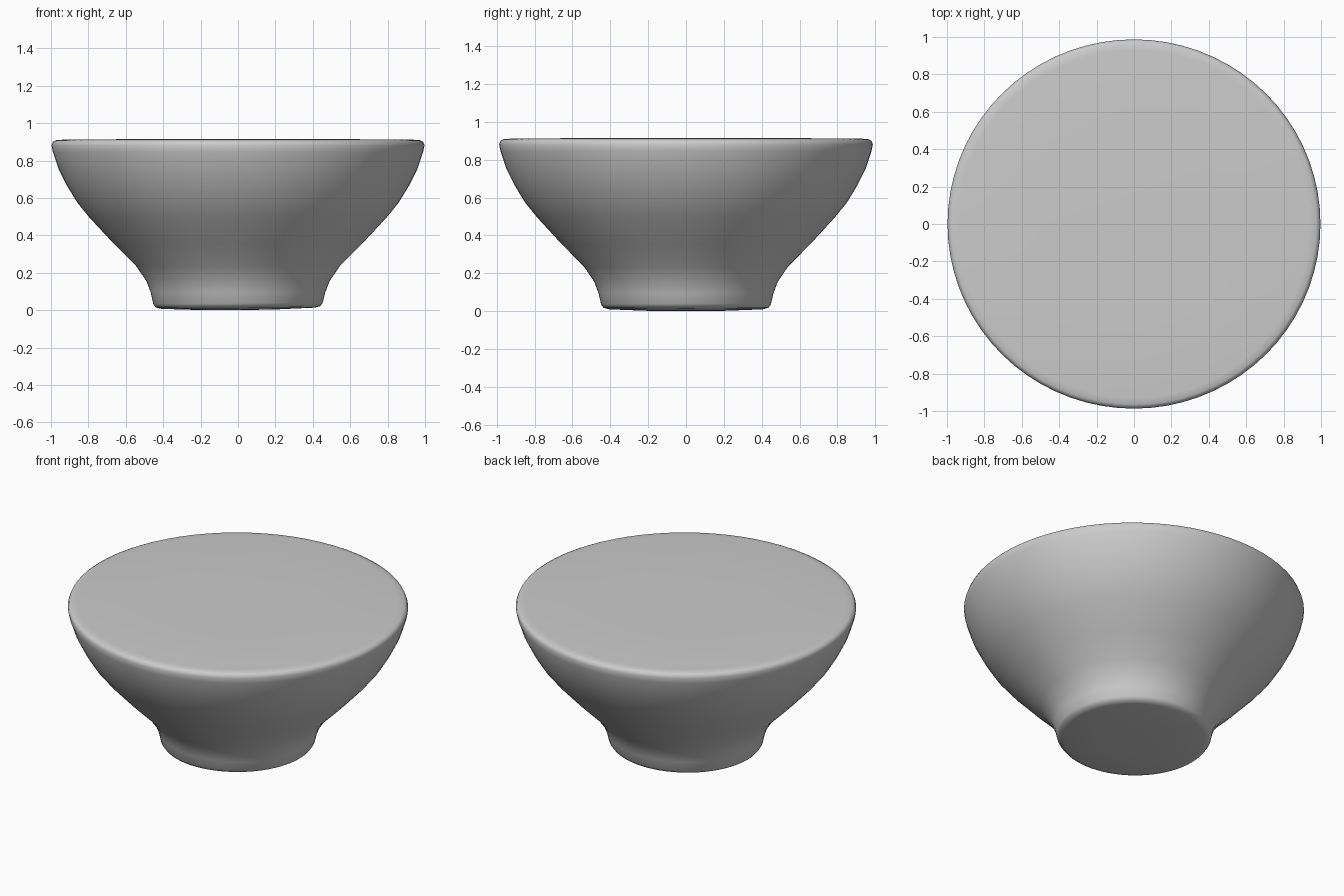
import bpy, bmesh, math

cube = bpy.data.objects.get("Cube")
if cube:
    bpy.data.objects.remove(cube)


def make_material(name, color):
    mat = bpy.data.materials.new(name)
    mat.use_nodes = True
    mat.diffuse_color = color
    mat.node_tree.nodes["Principled BSDF"].inputs["Base Color"].default_value = color
    return mat


gray = make_material("plain gray", (0.6, 0.6, 0.6, 1))

# Half profile from the underside, up the foot and flared wall, over the filled top
PROFILE = [(0, 0.004), (0.2, 0.006), (0.41, 0.014), (0.44, 0.022), (0.453, 0.04),
           (0.467, 0.1), (0.49, 0.16), (0.545, 0.24), (0.665, 0.36), (0.795, 0.5),
           (0.86, 0.58), (0.915, 0.67), (0.96, 0.76), (0.99, 0.85), (0.997, 0.885),
           (0.99, 0.904), (0.975, 0.912), (0.94, 0.915), (0.5, 0.919), (0, 0.92)]

bm = bmesh.new()
verts = [bm.verts.new((r, 0, z)) for r, z in PROFILE]
edges = [bm.edges.new(pair) for pair in zip(verts, verts[1:])]
bmesh.ops.spin(bm, geom=verts + edges, cent=(0, 0, 0), axis=(0, 0, 1),
               angle=math.tau, steps=72, use_merge=True)
bmesh.ops.remove_doubles(bm, verts=bm.verts, dist=0.0005)

# Slight tilt of the underside and slightly shorter depth
for v in bm.verts:
    if v.co.z < 0.05:
        v.co.z += 0.008 * v.co.x
    v.co.y *= 0.99
low = min(v.co.z for v in bm.verts)
bmesh.ops.translate(bm, verts=bm.verts, vec=(0, 0, -low))
bmesh.ops.recalc_face_normals(bm, faces=bm.faces)

mesh = bpy.data.meshes.new("bowl_body")
bm.to_mesh(mesh)
bm.free()
mesh.materials.append(gray)
bowl = bpy.data.objects.new("bowl_body", mesh)
bpy.context.collection.objects.link(bowl)

bpy.context.view_layer.objects.active = bowl
bowl.select_set(True)
bpy.ops.object.shade_smooth_by_angle(angle=math.radians(50))
